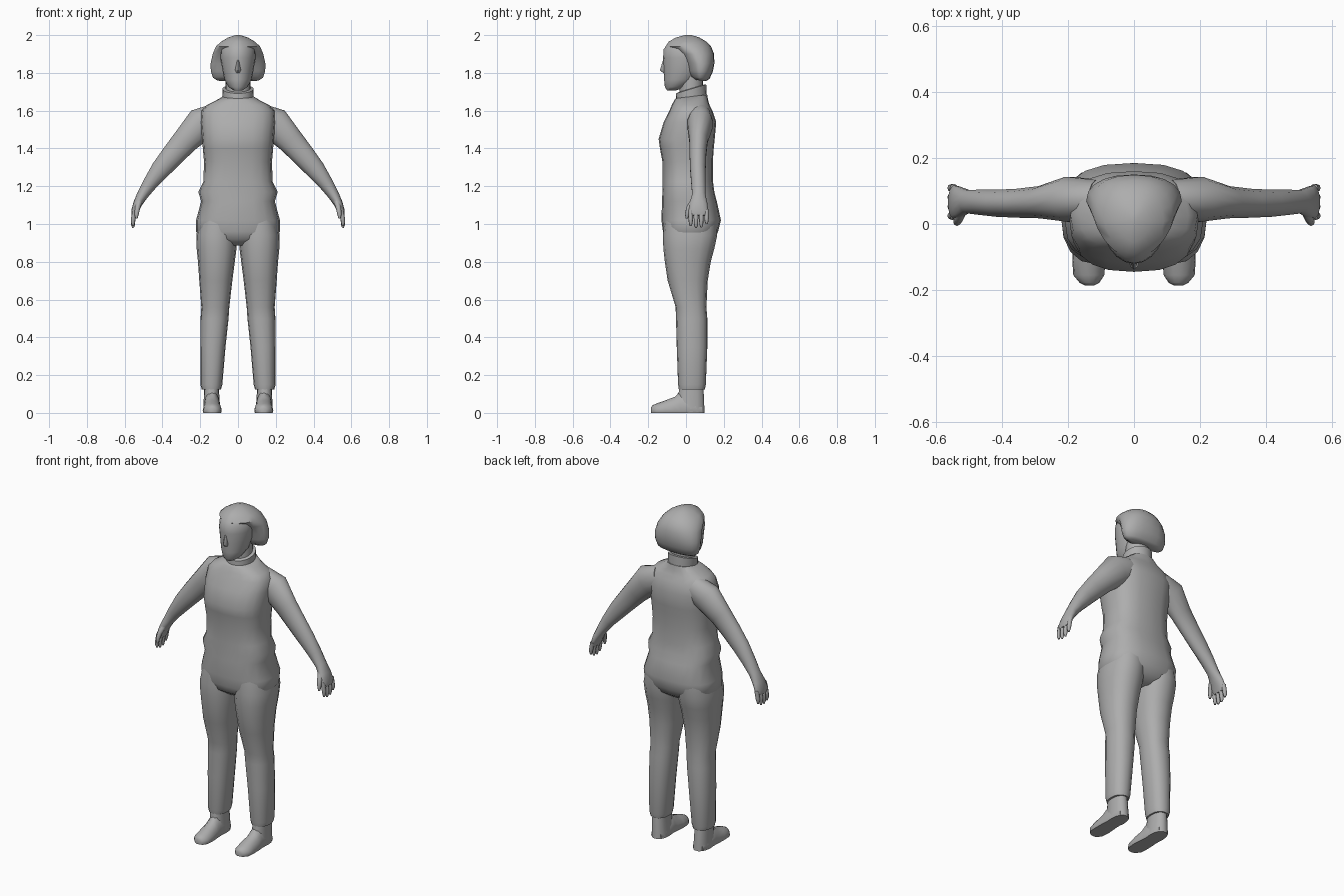
import bpy, bmesh, math
from mathutils import Vector

mat = bpy.data.materials.new("plain grey")
mat.diffuse_color = (0.42, 0.42, 0.42, 1)


def power(v, e):
    return math.copysign(abs(v) ** (2 / e), v)


def ring(z, x0, x1, yf, yb, ef=2.3, eb=2.3, tilt=0, n=20):
    """Horizontal section with separate front and back roundness."""
    cx, cy, rx, ry = (x0 + x1) / 2, (yf + yb) / 2, (x1 - x0) / 2, (yb - yf) / 2
    pts = []
    for i in range(n):
        a = 2 * math.pi * i / n
        e = eb if math.sin(a) >= 0 else ef
        y = ry * power(math.sin(a), e)
        pts.append(Vector((cx + rx * power(math.cos(a), e), cy + y, z + tilt * y)))
    return pts


def tube(stations, n=14):
    """Sections along a path; each station is centre, thickness radius, width radius."""
    rings = []
    for i, (c, rt, rw) in enumerate(stations):
        a = Vector(stations[max(i - 1, 0)][0])
        b = Vector(stations[min(i + 1, len(stations) - 1)][0])
        d = (b - a).normalized()
        u = Vector((0, 1, 0)).cross(d).normalized()
        v = d.cross(u)
        rings.append([Vector(c) + u * rt * math.cos(2 * math.pi * k / n)
                      + v * rw * math.sin(2 * math.pi * k / n) for k in range(n)])
    return rings


def loft(name, rings, mirror=False, angle=50):
    bm = bmesh.new()
    vs = [[bm.verts.new(p) for p in r] for r in rings]
    n = len(vs[0])
    for a, b in zip(vs, vs[1:]):
        for i in range(n):
            j = (i + 1) % n
            bm.faces.new((a[i], a[j], b[j], b[i]))
    bm.faces.new(vs[0])
    bm.faces.new(vs[-1])
    bmesh.ops.recalc_face_normals(bm, faces=bm.faces)
    me = bpy.data.meshes.new(name)
    bm.to_mesh(me)
    bm.free()
    me.materials.append(mat)
    ob = bpy.data.objects.new(name, me)
    bpy.context.collection.objects.link(ob)
    bpy.ops.object.select_all(action='DESELECT')
    ob.select_set(True)
    bpy.context.view_layer.objects.active = ob
    bpy.ops.object.shade_smooth_by_angle(angle=math.radians(angle))
    if mirror:
        ob.modifiers.new("mirror", 'MIRROR')
    return ob


# Torso and hips: height, half width, front, back
body = [(0.885, 0.10, -0.06, 0.10), (0.92, 0.19, -0.11, 0.15), (0.96, 0.222, -0.122, 0.17),
        (1.02, 0.222, -0.13, 0.185), (1.12, 0.195, -0.127, 0.163), (1.17, 0.21, -0.125, 0.15),
        (1.225, 0.183, -0.125, 0.143), (1.33, 0.18, -0.125, 0.142), (1.40, 0.186, -0.138, 0.147),
        (1.45, 0.19, -0.145, 0.152), (1.54, 0.197, -0.118, 0.16), (1.60, 0.192, -0.088, 0.14),
        (1.63, 0.165, -0.075, 0.125), (1.655, 0.115, -0.062, 0.117), (1.675, 0.08, -0.055, 0.112)]
loft("torso", [ring(z, -w, w, f, b, 2.6, 2.6, 0.12 if z > 1.66 else 0) for z, w, f, b in body])

# Slanted collar and neck
loft("collar", [ring(1.66, -0.08, 0.08, -0.055, 0.11, 2, 2, 0.2),
                ring(1.715, -0.083, 0.083, -0.052, 0.107, 2, 2, 0.3),
                ring(1.718, -0.07, 0.07, -0.04, 0.095, 2, 2, 0.3)])
loft("neck", [ring(1.68, -0.066, 0.066, -0.035, 0.09, 2, 2),
              ring(1.80, -0.066, 0.066, -0.035, 0.09, 2, 2)])

# Head and nose
head = [(1.708, 0.025, -0.10, -0.05), (1.725, 0.05, -0.112, 0.0), (1.765, 0.072, -0.116, 0.06),
        (1.82, 0.083, -0.119, 0.09), (1.88, 0.093, -0.121, 0.10), (1.925, 0.09, -0.119, 0.10),
        (1.96, 0.07, -0.09, 0.08), (1.985, 0.035, -0.04, 0.05)]
loft("head", [ring(z, -w, w, f, b, 1.9, 2) for z, w, f, b in head])
loft("nose", [ring(1.80, -0.012, 0.012, -0.122, -0.09, 2, 2, n=8),
              ring(1.815, -0.016, 0.016, -0.138, -0.09, 1.6, 2, n=8),
              ring(1.87, -0.007, 0.007, -0.121, -0.10, 2, 2, n=8)])

# Bobbed hair: sides and back, reaching forward over the crown
hair = [(1.76, 0.11, 0.045, 0.105), (1.775, 0.133, 0.018, 0.125), (1.81, 0.144, 0.002, 0.143),
        (1.85, 0.145, -0.012, 0.15), (1.90, 0.134, -0.05, 0.149), (1.94, 0.117, -0.108, 0.133),
        (1.965, 0.09, -0.092, 0.108), (1.987, 0.053, -0.055, 0.072), (2.0, 0.012, -0.005, 0.03)]
loft("hair", [ring(z, -w, w, f, b, 1.6, 2.3, -0.12 if z < 1.8 else 0) for z, w, f, b in hair])

# Legs: height, inner, outer, front, back
leg = [(1.02, 0.004, 0.205, -0.115, 0.165), (0.94, 0.003, 0.221, -0.122, 0.165),
       (0.87, 0.008, 0.219, -0.12, 0.15), (0.80, 0.017, 0.212, -0.112, 0.131),
       (0.70, 0.03, 0.205, -0.097, 0.115), (0.56, 0.046, 0.194, -0.055, 0.108),
       (0.50, 0.05, 0.198, -0.053, 0.113), (0.35, 0.066, 0.199, -0.049, 0.113),
       (0.15, 0.083, 0.199, -0.042, 0.105), (0.125, 0.09, 0.192, -0.038, 0.10)]
loft("legs", [ring(z, a, b, f, k, 2.3, 2.3, n=16) for z, a, b, f, k in leg], True)

# Ankles
loft("ankles", [ring(0.15, 0.1, 0.18, -0.035, 0.09, n=14), ring(0.11, 0.1, 0.181, -0.04, 0.095, n=14),
                ring(0.0, 0.093, 0.182, -0.05, 0.10, n=14)], True)

# Feet: distance along y, inner, outer, top height
foot = [(0.085, 0.105, 0.172, 0.05), (0.05, 0.095, 0.182, 0.09), (-0.03, 0.092, 0.184, 0.115),
        (-0.06, 0.09, 0.186, 0.085), (-0.11, 0.086, 0.187, 0.066), (-0.155, 0.09, 0.184, 0.05),
        (-0.178, 0.105, 0.165, 0.04), (-0.186, 0.12, 0.15, 0.028)]
feet = []
for y, a, b, h in foot:
    c, w = (a + b) / 2, (b - a) / 2
    arch = [(c + w * math.cos(t), y, 0.01 + (h - 0.01) * math.sin(t))
            for t in [math.pi * i / 8 for i in range(9)]]
    feet.append([Vector(p) for p in arch + [(a + 0.004, y, 0), (b - 0.004, y, 0)]])
loft("feet", feet, True)

# Arms and palms
loft("arms", tube([((0.11, 0.075, 1.565), 0.075, 0.06), ((0.195, 0.075, 1.53), 0.088, 0.07),
                   ((0.277, 0.066, 1.442), 0.07, 0.05), ((0.345, 0.063, 1.365), 0.061, 0.045),
                   ((0.41, 0.063, 1.288), 0.052, 0.042), ((0.465, 0.066, 1.215), 0.039, 0.039),
                   ((0.505, 0.068, 1.155), 0.03, 0.036), ((0.53, 0.066, 1.11), 0.024, 0.048),
                   ((0.546, 0.066, 1.07), 0.019, 0.053), ((0.551, 0.066, 1.045), 0.012, 0.048)]), True)

# Fingers and thumbs
for i, tip in enumerate((0.99, 0.98, 0.983, 1.0)):
    y = 0.025 + 0.028 * i
    loft("finger_%d" % (i + 1), tube([((0.546, y, 1.075), 0.012, 0.013), ((0.554, y, 1.03), 0.012, 0.012),
                                      ((0.556, y, tip + 0.015), 0.01, 0.01),
                                      ((0.555, y, tip), 0.005, 0.005)], 8), True)
loft("thumbs", tube([((0.522, 0.04, 1.12), 0.016, 0.017), ((0.532, 0.016, 1.085), 0.014, 0.015),
                     ((0.537, 0.005, 1.05), 0.011, 0.011), ((0.537, 0.004, 1.03), 0.006, 0.006)], 8), True)
